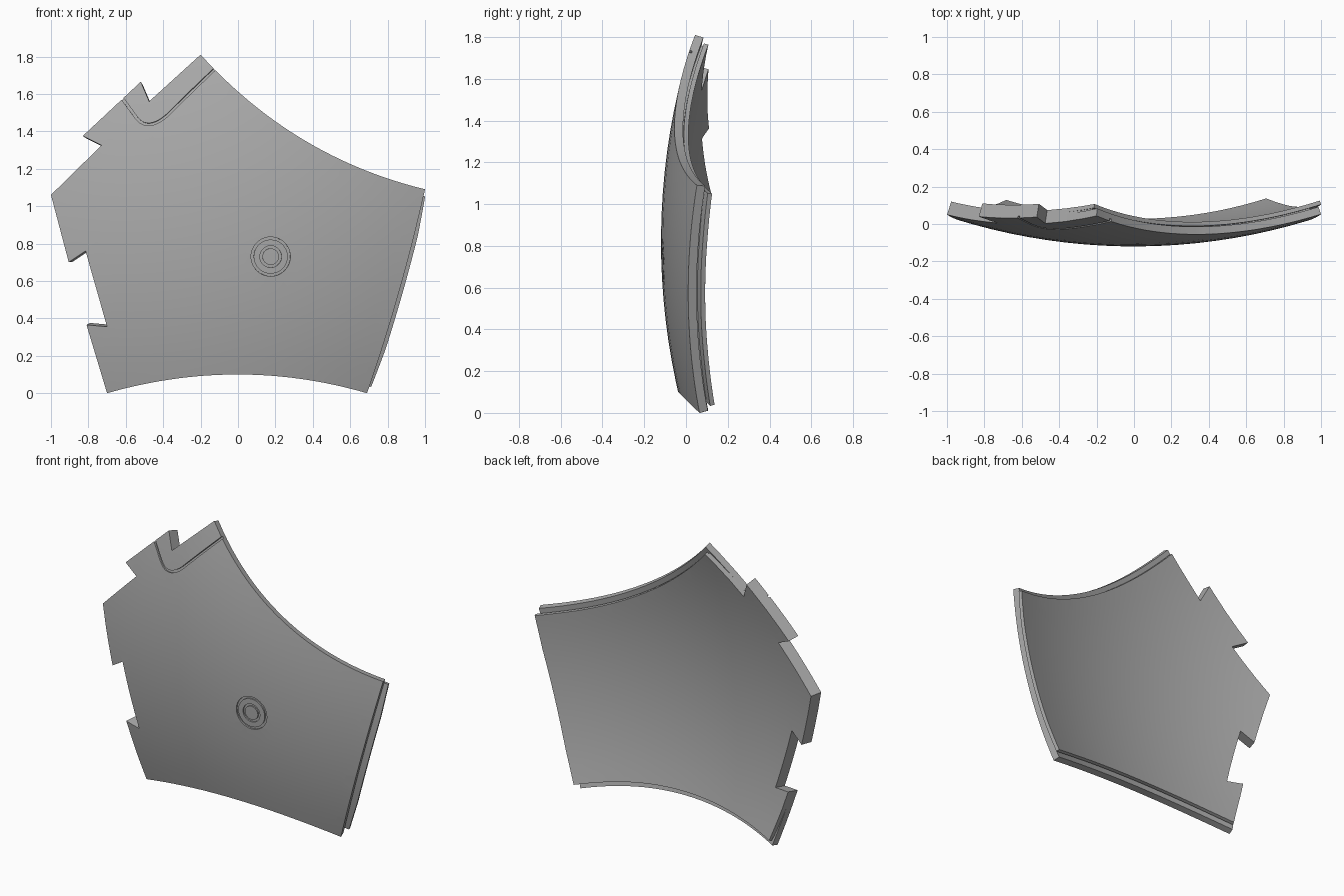
import bpy, bmesh, math
from mathutils import Vector
from mathutils.geometry import intersect_point_line

if "Cube" in bpy.data.objects:
    bpy.data.objects.remove(bpy.data.objects["Cube"])

RADIUS = 3.2
CENTRE = Vector((0, RADIUS - 0.12, 0.82))


def on_dome(p, depth=0.0):
    """Project a flat (x, z) point to the dome, sunk towards its centre."""
    dx, dz = p[0], p[1] - CENTRE.z
    front = Vector((p[0], CENTRE.y - math.sqrt(RADIUS**2 - dx * dx - dz * dz), p[1]))
    return front + (CENTRE - front).normalized() * depth


def bezier(a, c, b, n=24):
    a, b, c = Vector(a), Vector(b), Vector(c)
    return [a * (1 - t)**2 + c * 2 * t * (1 - t) + b * t * t
            for t in (i / n for i in range(n + 1))]


def distance(p, line):
    best = 9.0
    for a, b in zip(line, line[1:]):
        q, t = intersect_point_line(p, a, b)
        q = a.lerp(b, min(1, max(0, t)))
        best = min(best, (p - q.to_2d()).length)
    return best


def make_object(name, bm):
    bmesh.ops.recalc_face_normals(bm, faces=bm.faces[:])
    mesh = bpy.data.meshes.new(name)
    bm.to_mesh(mesh)
    bm.free()
    obj = bpy.data.objects.new(name, mesh)
    bpy.context.collection.objects.link(obj)
    return obj


# Outline: three curved sides and a toothed left side
top = bezier((-0.2, 1.81), (0.3, 1.26), (1, 1.09))
right = bezier((1, 1.09), (0.875, 0.53), (0.69, 0))
bottom = bezier((0.69, 0), (0, 0.2), (-0.7, 0))
teeth = [(-0.81, 0.365), (-0.70, 0.355), (-0.815, 0.76), (-0.905, 0.70), (-1, 1.06),
         (-0.73, 1.325), (-0.83, 1.375), (-0.52, 1.665), (-0.475, 1.56)]
outline = top[:-1] + right[:-1] + bottom + [Vector(p) for p in teeth]

# Flat sheet cut into a grid so it can follow the dome
flat = bmesh.new()
flat.faces.new([flat.verts.new((p.x, p.y, 0)) for p in outline])
for axis, count in (((1, 0, 0), 20), ((0, 1, 0), 18)):
    for i in range(count):
        start = -0.963 if axis[0] else 0.047
        bmesh.ops.bisect_plane(flat, geom=flat.verts[:] + flat.edges[:] + flat.faces[:],
                               plane_co=Vector(axis) * (start + i * 0.1), plane_no=axis)
flat.verts.index_update()

# Outward direction of each side, and its shift in the recess and the back layer
sides = [(top, Vector((0.55, 0.83)), -0.045, -0.03),
         (right, Vector((0.96, -0.27)), -0.02, 0.035),
         (bottom, Vector((0, -1)), -0.045, -0.03)]


def shifted(p, layer):
    move = Vector((0, 0))
    for line, out, recess, back in sides:
        weight = max(0, 1 - distance(p, line) / 0.25)
        move += out * weight * (0, recess, back)[layer]
    return p + move


# Plate: front skin, stepped rim with a recess, back skin
plate_bm = bmesh.new()
rim = {v for e in flat.edges if e.is_boundary for v in e.verts}
steps = [(0, 0), (0, 0.042), (1, 0.042), (1, 0.052), (2, 0.052), (2, 0.074)]
loops = []
for k, (layer, depth) in enumerate(steps):
    skin = k in (0, len(steps) - 1)
    loops.append({v.index: plate_bm.verts.new(on_dome(shifted(v.co.to_2d(), layer), depth))
                  for v in flat.verts if skin or v in rim})
for f in flat.faces:
    for loop in (loops[0], loops[-1]):
        plate_bm.faces.new([loop[v.index] for v in f.verts])
for e in flat.edges:
    if e.is_boundary:
        a, b = (v.index for v in e.verts)
        for upper, lower in zip(loops, loops[1:]):
            plate_bm.faces.new((upper[a], upper[b], lower[b], lower[a]))
flat.free()
plate = make_object("curved_panel", plate_bm)


def engrave(path, width, closed=False, depth=0.01):
    """Cut a shallow channel along a path on the front skin."""
    bm = bmesh.new()
    n = len(path)
    rings = []
    for i, p in enumerate(path):
        after = path[(i + 1) % n] if closed else path[min(i + 1, n - 1)]
        before = path[i - 1] if closed else path[max(i - 1, 0)]
        t = (after - before).normalized()
        side = Vector((-t.y, t.x)) * width / 2
        rings.append([bm.verts.new(on_dome(p + side * s, d))
                      for s, d in ((-1, -0.02), (1, -0.02), (1, depth), (-1, depth))])
    for i in range(n if closed else n - 1):
        a, b = rings[i], rings[(i + 1) % n]
        for j in range(4):
            bm.faces.new((a[j], a[j - 1], b[j - 1], b[j]))
    if not closed:
        bm.faces.new(rings[0])
        bm.faces.new(rings[-1])
    cutter = make_object("groove_cutter", bm)
    mod = plate.modifiers.new("groove", 'BOOLEAN')
    mod.operation, mod.solver, mod.object = 'DIFFERENCE', 'EXACT', cutter
    bpy.ops.object.modifier_apply(modifier=mod.name)
    bpy.data.objects.remove(cutter)


bpy.context.view_layer.objects.active = plate
plate.select_set(True)

# Rounded corner seam near the top
seam = [Vector((-0.655, 1.625))] + bezier((-0.545, 1.475), (-0.485, 1.395), (-0.38, 1.485), 10)
seam.append(Vector((-0.08, 1.775)))
engrave(seam, 0.014)

# Two ring grooves
for radius in (0.098, 0.051):
    engrave([Vector((0.175 + radius * math.cos(a), 0.73 + radius * math.sin(a)))
             for a in (i * math.tau / 48 for i in range(48))], 0.014, True)

# Single grey finish
grey = bpy.data.materials.new("plain_grey")
grey.use_nodes = True
colour = (0.4, 0.4, 0.4, 1)
grey.diffuse_color = colour
grey.node_tree.nodes["Principled BSDF"].inputs["Base Color"].default_value = colour
plate.data.materials.clear()
plate.data.materials.append(grey)
bpy.ops.object.shade_smooth_by_angle(angle=math.radians(30))
